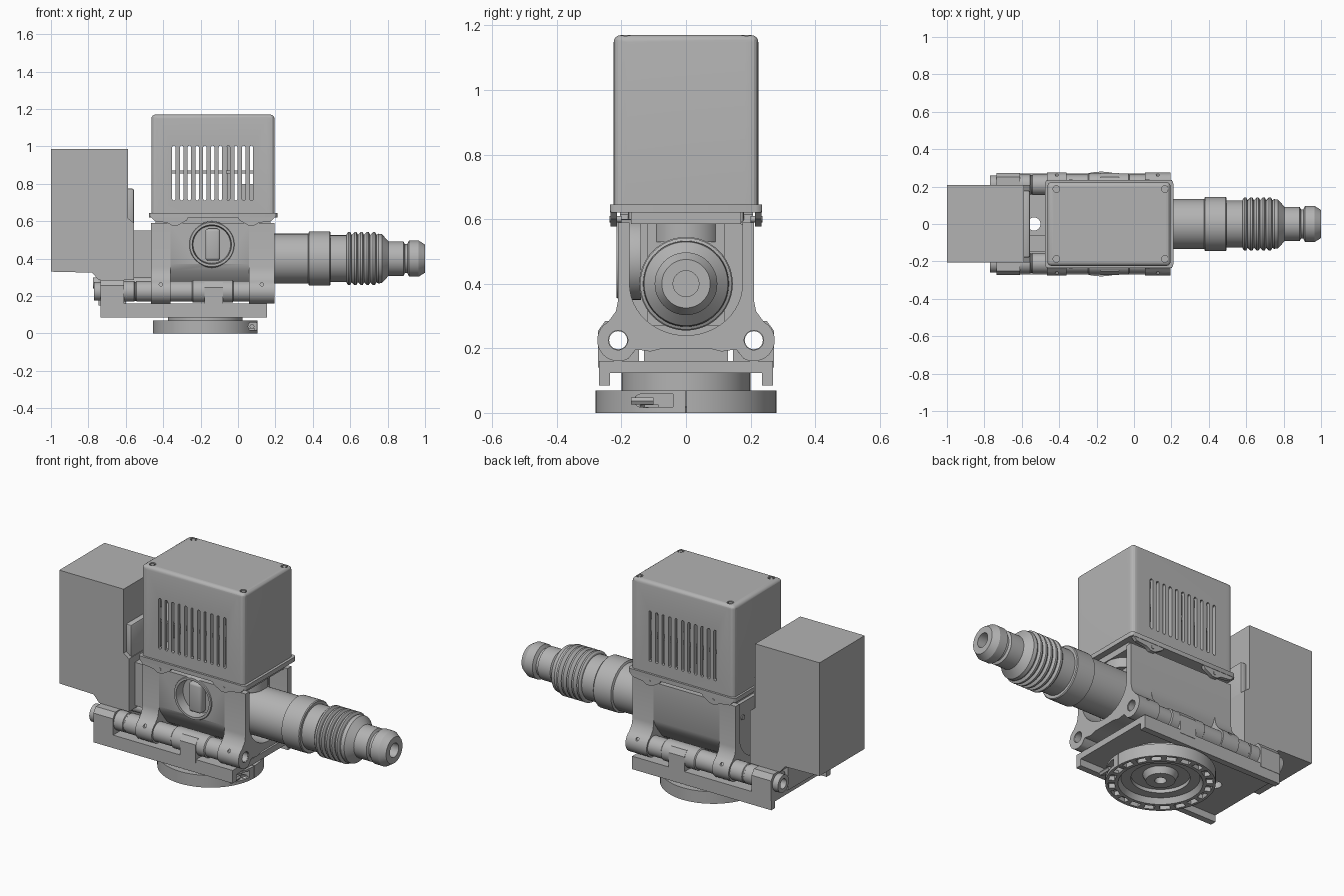
import bpy, bmesh
from math import sin, cos, pi, radians
from mathutils import Matrix, Vector

if "Cube" in bpy.data.objects:
    bpy.data.objects.remove(bpy.data.objects["Cube"])

grey = bpy.data.materials.new("plain grey")
grey.use_nodes = True
COLOR = (0.45, 0.45, 0.45, 1)
grey.diffuse_color = COLOR
grey.node_tree.nodes["Principled BSDF"].inputs["Base Color"].default_value = COLOR
parts = []


def finish(name, bm):
    bmesh.ops.recalc_face_normals(bm, faces=bm.faces)
    mesh = bpy.data.meshes.new(name)
    bm.to_mesh(mesh)
    bm.free()
    mesh.materials.append(grey)
    ob = bpy.data.objects.new(name, mesh)
    bpy.context.collection.objects.link(ob)
    parts.append(ob)
    return ob


def extrude(name, pts, axis, a, b):
    """Prism of a 2D outline along an axis (x: yz, y: xz, z: xy outline)."""
    def place(u, v, t):
        return {"x": (t, u, v), "y": (u, t, v), "z": (u, v, t)}[axis]
    bm = bmesh.new()
    face = bm.faces.new([bm.verts.new(place(u, v, a)) for u, v in pts])
    res = bmesh.ops.extrude_face_region(bm, geom=[face])
    shift = Vector(place(0, 0, b - a))
    bmesh.ops.translate(bm, vec=shift, verts=[g for g in res["geom"] if isinstance(g, bmesh.types.BMVert)])
    return finish(name, bm)


def box(name, x, y, z, r=0.0, seg=3, edges="all"):
    bm = bmesh.new()
    bmesh.ops.create_cube(bm, size=1)
    for v in bm.verts:
        v.co = [lo + (c + 0.5) * (hi - lo) for c, (lo, hi) in zip(v.co, (x, y, z))]
    if r:
        chosen = [e for e in bm.edges if edges == "all"
                  or (edges == "upright" and abs(e.verts[0].co.z - e.verts[1].co.z) > 1e-4)
                  or (edges == "cover" and max(v.co.z for v in e.verts) > z[1] - 1e-4)]
        bmesh.ops.bevel(bm, geom=chosen, offset=r, segments=seg, profile=0.5, affect="EDGES")
    return finish(name, bm)


def lathe(name, profile, axis, loc, closed=False, steps=48):
    """Turn (radius, distance) points around an axis."""
    bm = bmesh.new()
    vs = [bm.verts.new((r, 0, t)) for r, t in profile]
    es = [bm.edges.new(p) for p in zip(vs, vs[1:])]
    if closed:
        es.append(bm.edges.new((vs[-1], vs[0])))
    bmesh.ops.spin(bm, geom=vs + es, cent=(0, 0, 0), axis=(0, 0, 1), angle=2 * pi, steps=steps)
    bmesh.ops.remove_doubles(bm, verts=bm.verts, dist=1e-5)
    turn = {"x": Matrix.Rotation(pi / 2, 4, "Y"), "y": Matrix.Rotation(-pi / 2, 4, "X"), "z": Matrix()}[axis]
    bmesh.ops.transform(bm, matrix=Matrix.Translation(loc) @ turn, verts=bm.verts)
    return finish(name, bm)


def rod(name, r, a, b, axis, loc, steps=32):
    return lathe(name, [(0, a), (r, a), (r, b), (0, b)], axis, loc, steps=steps)


def cut(ob, cutter):
    mod = ob.modifiers.new("cut", "BOOLEAN")
    mod.operation, mod.solver, mod.object = "DIFFERENCE", "EXACT", cutter
    bpy.context.view_layer.objects.active = ob
    bpy.ops.object.modifier_apply(modifier=mod.name)
    parts.remove(cutter)
    bpy.data.objects.remove(cutter)


def arc(cu, cv, ru, rv, a, b, n=10):
    return [(cu + ru * cos(radians(a + (b - a) * i / n)),
             cv + rv * sin(radians(a + (b - a) * i / n))) for i in range(n + 1)]


def mirrored(half):
    return half + [(-u, v) for u, v in reversed(half)]


ROD_Y, ROD_Z, AXIS_Z, DISC_X = 0.21, 0.225, 0.4, -0.175
SIDES = (-1, 1)

# Clamping disc with hollow underside, pockets and split
disc = lathe("base_disc", [(0.03, 0.015), (0.075, 0.015), (0.09, 0.05), (0.15, 0.05), (0.15, 0.03),
                           (0.2, 0.03), (0.215, 0), (0.28, 0), (0.28, 0.07), (0.03, 0.07)],
             "z", (DISC_X, 0, 0), closed=True, steps=64)
for i in range(20):
    pocket = box("pocket", (0.232, 0.265), (-0.026, 0.026), (-0.02, 0.025))
    pocket.data.transform(Matrix.Translation((DISC_X, 0, 0)) @ Matrix.Rotation(2 * pi * (i + 0.5) / 20, 4, "Z"))
    cut(disc, pocket)
cut(disc, extrude("split", arc(-0.14, 0.038, 0.02, 0.02, 90, 270) + [(-0.04, 0.018), (-0.04, 0.058)],
                  "x", 0.05, 0.15))
cut(disc, box("split_line", (0.03, 0.2), (-0.002, 0.002), (-0.1, 0.1)))
cut(disc, rod("screw_hole", 0.02, -0.3, -0.1, "y", (0.075, 0, 0.037)))
rod("disc_screw", 0.013, -0.17, -0.1, "y", (0.075, 0, 0.037), 6)
lathe("swivel_neck", [(0.03, 0.065), (0.2, 0.065), (0.2, 0.13), (0.03, 0.13)], "z", (DISC_X, 0, 0), True)

# Slide plate with channelled underside
plate = box("slide_plate", (-0.735, 0.155), (-0.27, 0.27), (0.085, 0.16))
cut(plate, box("channel", (-0.9, 0.3), (-0.235, 0.235), (0.0, 0.124)))
cut(plate, rod("plate_hole", 0.035, 0, 0.3, "z", (-0.535, 0, 0)))

for s in SIDES:
    side = "left" if s > 0 else "right"
    # Hollow guide tubes with collars and grooves
    lathe("guide_tube_" + side, [(0.028, -0.77), (0.05, -0.77), (0.05, -0.735), (0.055, -0.735),
          (0.055, -0.555), (0.051, -0.552), (0.051, -0.545), (0.055, -0.542), (0.055, -0.245),
          (0.061, -0.24), (0.061, -0.03), (0.055, -0.025), (0.055, 0.19), (0.028, 0.19)],
          "x", (0, s * ROD_Y, ROD_Z), True, 32)
    # Posts that carry the tubes
    for label, x0, x1, top in (("rear", -0.735, -0.61, 0.285), ("middle", -0.18, -0.08, 0.275)):
        outline = [(s * 0.145, 0.14), (s * 0.272, 0.14), (s * 0.272, top - 0.03),
                   (s * 0.25, top), (s * 0.17, top), (s * 0.145, top - 0.03)]
        post = extrude(f"{label}_post_{side}", outline, "x", x0, x1)
        cut(post, rod("bore", 0.03, -2, 2, "x", (0, s * ROD_Y, ROD_Z)))

# Carriage: clamped U frames at both ends and a plain U between
inner = [(0.175, 0.59)] + arc(0, AXIS_Z, 0.175, 0.16, 0, -180, 24) + [(-0.175, 0.59)]
clamp_half = [(0.21, 0.59), (0.21, 0.35), (0.217, 0.315), (0.235, 0.29)] \
    + arc(ROD_Y, ROD_Z, 0.065, 0.065, 60, -120, 14) + [(0.155, 0.197), (0.11, 0.19), (0.07, 0.2)]
plain_half = [(0.21, 0.59), (0.21, 0.37), (0.195, 0.335), (0.17, 0.3), (0.13, 0.25), (0.08, 0.215)]
for name, half, x0, x1 in (("rear_clamp_frame", clamp_half, -0.465, -0.36),
                           ("front_clamp_frame", clamp_half, 0.06, 0.195),
                           ("carriage_body", plain_half, -0.36, 0.06)):
    frame = extrude(name, mirrored(half) + inner[::-1], "x", x0, x1)
    if half is clamp_half:
        for s in SIDES:
            cut(frame, rod("bore", 0.03, -2, 2, "x", (0, s * ROD_Y, ROD_Z)))
            cut(frame, rod("pin_hole", 0.009, 0.24, 0.3, "y" , ((x0 + x1) / 2, 0 if s > 0 else -0.54, 0.262), 16))
    else:
        cut(frame, rod("port_hole", 0.112, -0.3, -0.1, "y", (-0.14, 0, 0.475)))
box("carriage_end_wall", (-0.46, -0.44), (-0.18, 0.18), (0.23, 0.585))
for s in SIDES:
    rod("end_wall_screw", 0.015, -0.466, -0.45, "x", (0, s * 0.14, 0.5), 16)

# Recessed dial on the front wall
lathe("dial_cup", [(0, -0.14), (0.125, -0.14), (0.125, -0.2), (0.118, -0.216), (0.105, -0.216),
                   (0.1, -0.16), (0, -0.16)], "y", (-0.14, 0, 0.475))
box("dial_grip", (-0.175, -0.095), (-0.205, -0.15), (0.39, 0.56), 0.015)

# Core block and cover seat
box("core_block", (-0.43, 0.12), (-0.12, 0.12), (0.27, 0.6))
box("cover_seat", (-0.44, 0.175), (-0.17, 0.17), (0.585, 0.63))
rod("seat_boss", 0.11, 0.53, 0.62, "z", (0.06, 0, 0))

# Vented cover
cover = box("cover", (-0.463, 0.195), (-0.224, 0.224), (0.625, 1.17), 0.03, 4, "upright")
parts.remove(cover)
bpy.data.objects.remove(cover)
cover = box("cover", (-0.463, 0.195), (-0.224, 0.224), (0.625, 1.17), 0.022, 4, "cover")
bm = bmesh.new()
bm.from_mesh(cover.data)
upright = [e for e in bm.edges if abs(e.verts[0].co.z - e.verts[1].co.z) > 0.3]
bmesh.ops.bevel(bm, geom=upright, offset=0.02, segments=3, profile=0.5, affect="EDGES")
bm.to_mesh(cover.data)
bm.free()
cut(cover, box("cavity", (-0.443, 0.175), (-0.204, 0.204), (0.5, 1.15)))
for i in range(11):
    x = -0.343 + i * 0.0415
    slot = arc(x, 0.995, 0.009, 0.009, 0, 180, 6) + arc(x, 0.72, 0.009, 0.009, 180, 360, 6)
    cut(cover, extrude("slot", slot, "y", -0.4, 0.4))
for x in (-0.415, 0.165):
    for s in SIDES:
        cut(cover, rod("screw_recess", 0.018, 1.16, 1.3, "z", (x, s * 0.187, 0), 24))
        rod("cover_screw", 0.012, 1.15, 1.168, "z", (x, s * 0.187, 0), 6)
box("circuit_board", (-0.443, 0.175), (-0.2, 0.2), (0.855, 0.87))
box("inner_component", (-0.06, -0.035), (-0.1, 0.1), (0.63, 1.05))
box("inner_connector", (0.01, 0.1), (-0.12, 0.12), (0.63, 0.8))

# Cover flange with tabs
box("cover_flange", (-0.475, 0.21), (-0.236, 0.236), (0.62, 0.645), 0.02, 3, "upright")
for s in SIDES:
    for m in SIDES:
        tab = [(0.335, 0.625), (0.31, 0.6), (0.245, 0.592), (0.22, 0.577), (0.19, 0.577),
               (0.14, 0.605), (0.13, 0.625)]
        extrude("cover_tab", [(-0.133 + m * u, v) for u, v in tab], "y", s * 0.214, s * 0.234)
        rod("tab_screw", 0.01, 0.2, 0.237, "y", (-0.133 + m * 0.205, 0 if s > 0 else -0.437, 0.6), 16)

# Rear housing
housing = [(-1, 0.33), (-0.78, 0.325), (-0.745, 0.285), (-0.555, 0.285), (-0.555, 0.59),
           (-0.588, 0.615), (-0.588, 0.985), (-1, 0.985)]
extrude("rear_housing", housing, "y", -0.205, 0.208)
box("housing_back_plate", (-0.6, -0.557), (-0.18, 0.18), (0.55, 0.775), 0.01, 2)
box("housing_mount", (-0.745, -0.6), (-0.13, 0.13), (0.15, 0.3))
box("housing_bridge", (-0.57, -0.455), (-0.15, -0.06), (0.3, 0.55))
rod("drive_screw", 0.03, -0.775, -0.44, "x", (0, -0.1, 0.27))

# Stepped nozzle with ribbed grip and hollow tip
barrel = [(0, -0.4), (0.133, -0.4), (0.133, 0.375), (0.145, 0.38), (0.145, 0.49), (0.141, 0.495),
          (0.125, 0.495), (0.125, 0.58)]
for i in range(5):
    t = 0.582 + i * 0.033
    barrel += [(0.134, t), (0.142, t + 0.008), (0.142, t + 0.018), (0.127, t + 0.026)]
barrel += [(0.133, 0.75), (0.13, 0.77), (0.092, 0.805), (0.092, 0.885), (0.078, 0.892),
           (0.078, 0.905), (0.097, 0.915), (0.097, 0.965), (0.075, 1.0), (0.04, 1.0), (0.04, 0.93), (0, 0.93)]
lathe("nozzle", barrel, "x", (0, 0, AXIS_Z))

# Crisp edges with smooth curves
bpy.ops.object.select_all(action="DESELECT")
for ob in parts:
    ob.select_set(True)
bpy.context.view_layer.objects.active = parts[0]
bpy.ops.object.shade_smooth_by_angle(angle=radians(30))
